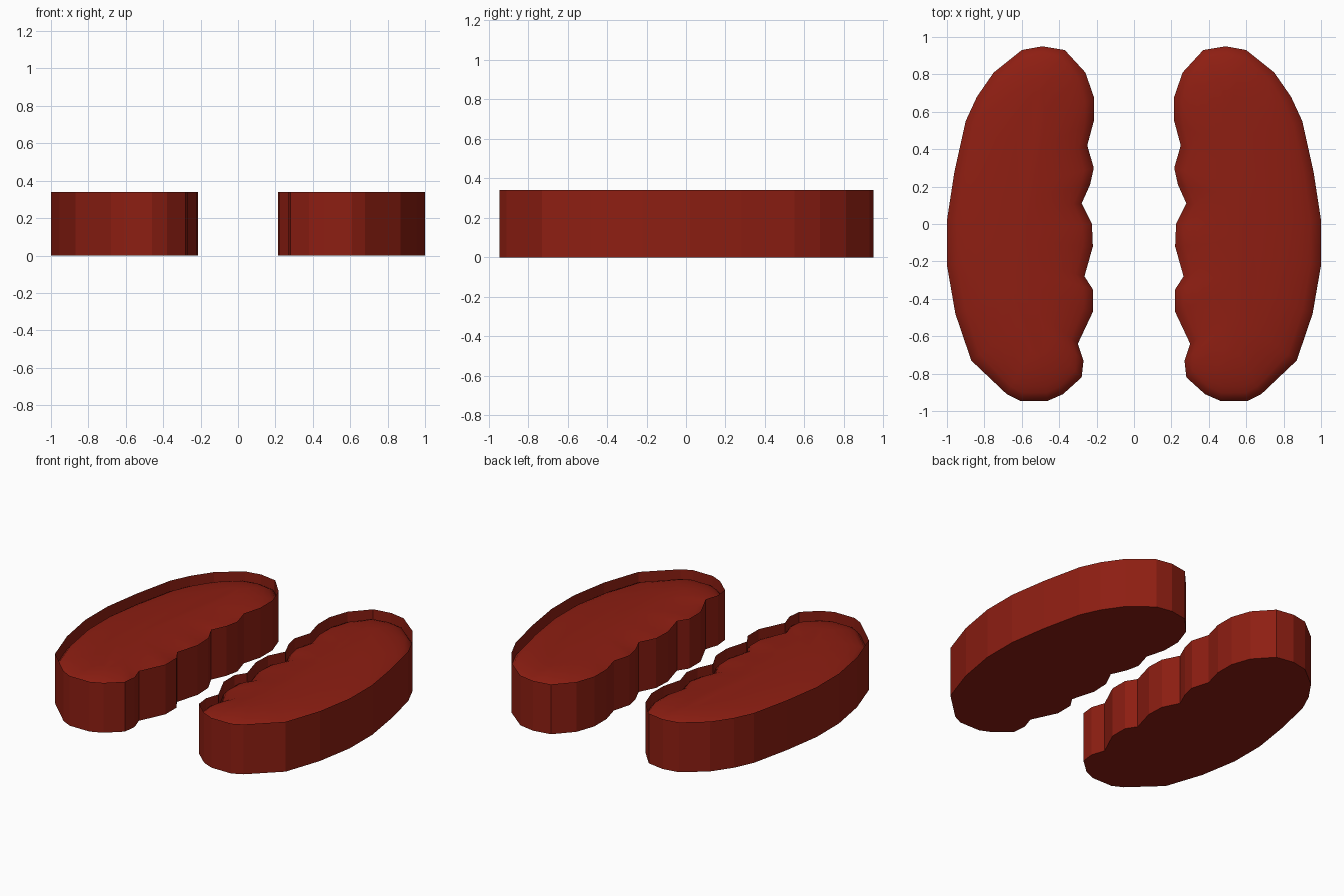
import bpy, math

if "Cube" in bpy.data.objects:
    bpy.data.objects.remove(bpy.data.objects["Cube"])

# Outline of the right-hand pad, clockwise from the far tip (scalloped inner edge)
OUTLINE = [(.49, .95), (.60, .93), (.75, .81), (.84, .68), (.90, .55), (.96, .28),
           (1, .02), (1, -.22), (.955, -.48), (.87, -.73), (.68, -.91), (.61, -.945),
           (.46, -.945), (.38, -.91), (.28, -.82), (.27, -.73), (.30, -.64), (.22, -.47),
           (.22, -.35), (.265, -.28), (.22, -.12), (.225, 0), (.28, .11), (.235, .21),
           (.215, .30), (.25, .42), (.215, .55), (.215, .68), (.26, .81), (.37, .93)]
OUTLINE.reverse()  # counter-clockwise
N = len(OUTLINE)
RIM, DROP = 0.34, 0.085

red = bpy.data.materials.new("deep_red")
red.diffuse_color = (0.27, 0.013, 0.006, 1)
red.use_nodes = True
red.node_tree.nodes["Principled BSDF"].inputs["Base Color"].default_value = red.diffuse_color


def ring(t, z):
    """Outline pulled by t towards a gently bowed centre line."""
    pts = []
    for x, y in OUTLINE:
        cx, cy = 0.5 + 0.1 * (1 - y * y), 0.68 * y
        pts.append((x + (cx - x) * t, y + (cy - y) * t, z))
    return pts


def loft(name, rings, cap_first, cap_last, smooth):
    verts = [p for r in rings for p in r]
    faces = [(k * N + i, k * N + (i + 1) % N, (k + 1) * N + (i + 1) % N, (k + 1) * N + i)
             for k in range(len(rings) - 1) for i in range(N)]
    if cap_first:
        faces.append(tuple(reversed(range(N))))
    if cap_last:
        faces.append(tuple(range(len(verts) - N, len(verts))))
    mesh = bpy.data.meshes.new(name)
    mesh.from_pydata(verts, [], faces)
    mesh.materials.append(red)
    for p in mesh.polygons:
        p.use_smooth = smooth
    obj = bpy.data.objects.new(name, mesh)
    bpy.context.collection.objects.link(obj)
    # left-hand twin
    obj.modifiers.new("mirror", 'MIRROR').use_mirror_merge = False
    return obj


# Straight side wall with flat underside
loft("side_wall", [ring(0, 0), ring(0, RIM)], True, False, False)

# Domed top sitting inside the rim
steps = [0, .06, .14, .25, .4, .58, .8]
dome = [ring(t, RIM - 0.003 - DROP * (1 - math.sqrt(1 - (1 - t) ** 2))) for t in steps]
loft("domed_top", dome, False, True, True)
